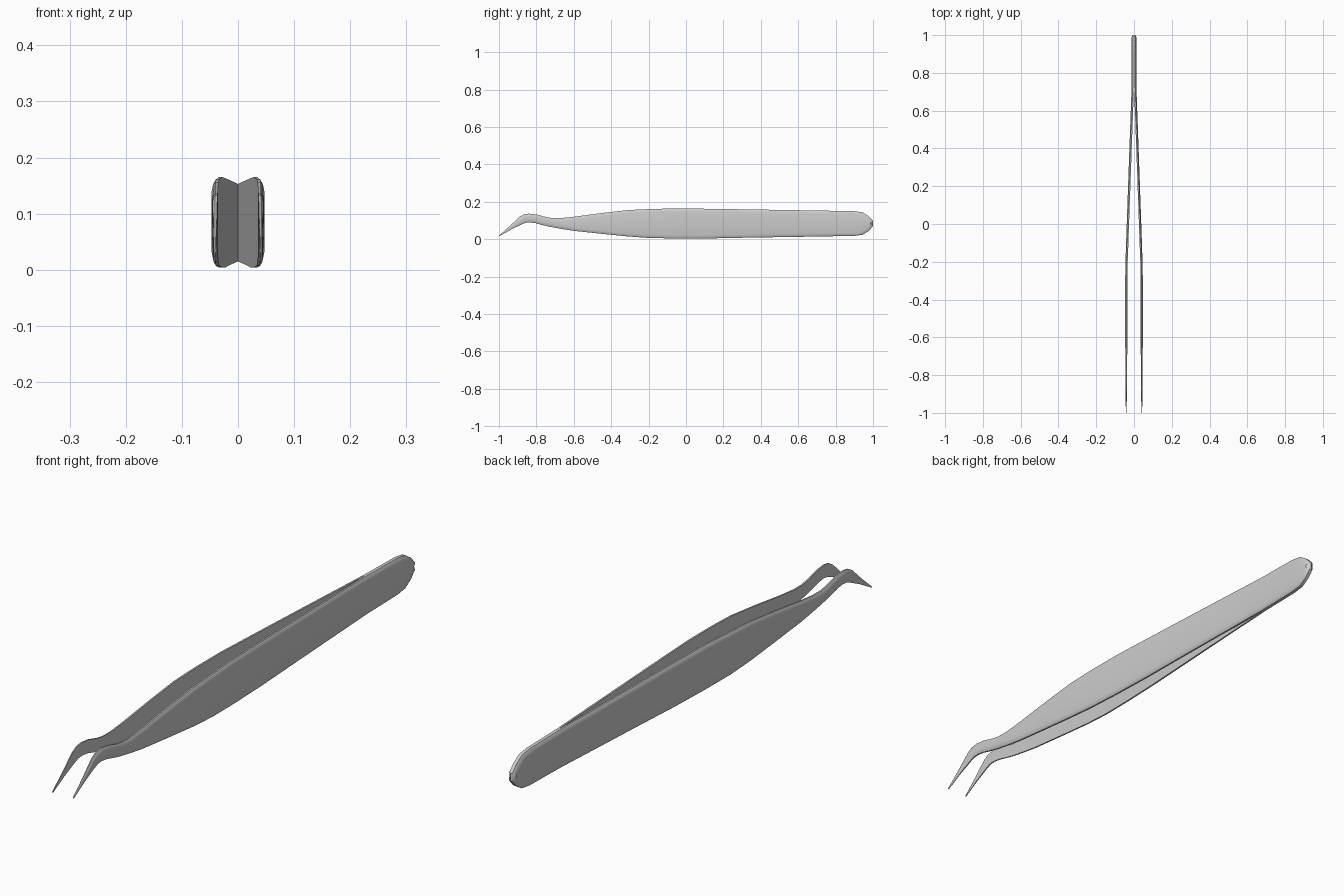
import bpy, bmesh
from mathutils import Vector

if "Cube" in bpy.data.objects:
    bpy.data.objects.remove(bpy.data.objects["Cube"])

# Side profile stations: top y, top z, bottom y, bottom z (slanted at the bent tip)
STATIONS = [
    (-1.0, .020, -.998, .016), (-.945, .068, -.935, .052), (-.89, .120, -.880, .079),
    (-.868, .133, -.858, .088), (-.84, .137, -.835, .090), (-.80, .133, -.805, .086),
    (-.75, .119, -.765, .075), (-.715, .113, -.725, .066), (-.67, .113, -.67, .056),
    (-.60, .120, -.60, .045), (-.45, .140, -.45, .029), (-.31, .156, -.31, .015),
    (-.20, .161, -.20, .007), (-.06, .165, -.06, .004), (.10, .163, .10, .004),
    (.30, .160, .30, .008), (.55, .156, .55, .012), (.73, .153, .73, .015),
    (.90, .150, .90, .018), (.945, .144, .945, .024), (.978, .122, .978, .045),
    (1.0, .098, 1.0, .070)]
# Spread of an arm: y, inner x, outer x
SPREAD = [(-1.0, .040, .043), (-.85, .036, .046), (-.25, .035, .047), (0, .026, .0385),
          (.30, .0155, .028), (.73, 0, .0125), (1.0, 0, .0125)]


def spread(y):
    for a, b in zip(SPREAD, SPREAD[1:]):
        if y <= b[0] + 1e-6:
            f = max(0, (y - a[0]) / (b[0] - a[0]))
            return a[1] + (b[1] - a[1]) * f, a[2] + (b[2] - a[2]) * f
    return SPREAD[-1][1:]


# One arm, lofted section by section with a rounded outer rim
bm = bmesh.new()
rings = []
for ty, tz, by, bz in STATIONS:
    top, bot = Vector((ty, tz)), Vector((by, bz))
    height = (top - bot).length
    ring = []
    for side, depth, inset in ((0, 0, 0), (0, .50, 0), (0, .82, .006), (0, 1, .016),
                               (1, 1, .016), (1, .82, .006), (1, .50, 0), (1, 0, 0)):
        a, b = (bot, top) if side else (top, bot)
        p = a.lerp(b, min(inset / height, inset * 20))
        y = p.x - (inset * .8 if ty > .94 else 0)   # round the rear rim too
        inner, outer = spread(p.x)
        ring.append(bm.verts.new((inner + (outer - inner) * depth, y, p.y)))
    rings.append(ring)

for r, s in zip(rings, rings[1:]):
    for i in range(8):
        j = (i + 1) % 8
        if i == 7 and max(r[7].co.x, s[7].co.x) < 1e-5:
            continue                                # arms are joined here
        bm.faces.new((r[i], r[j], s[j], s[i]))
bm.faces.new(rings[0])
bm.faces.new(rings[-1])
bmesh.ops.recalc_face_normals(bm, faces=bm.faces)

mesh = bpy.data.meshes.new("tweezer_arms")
bm.to_mesh(mesh)
bm.free()
arms = bpy.data.objects.new("tweezer_arms", mesh)
bpy.context.collection.objects.link(arms)

# Second arm
mirror = arms.modifiers.new("mirror", "MIRROR")
mirror.use_axis = (True, False, False)
mirror.merge_threshold = .0002

bpy.context.view_layer.objects.active = arms
arms.select_set(True)
bpy.ops.object.modifier_apply(modifier="mirror")
bpy.ops.object.shade_smooth_by_angle(angle=.75)
